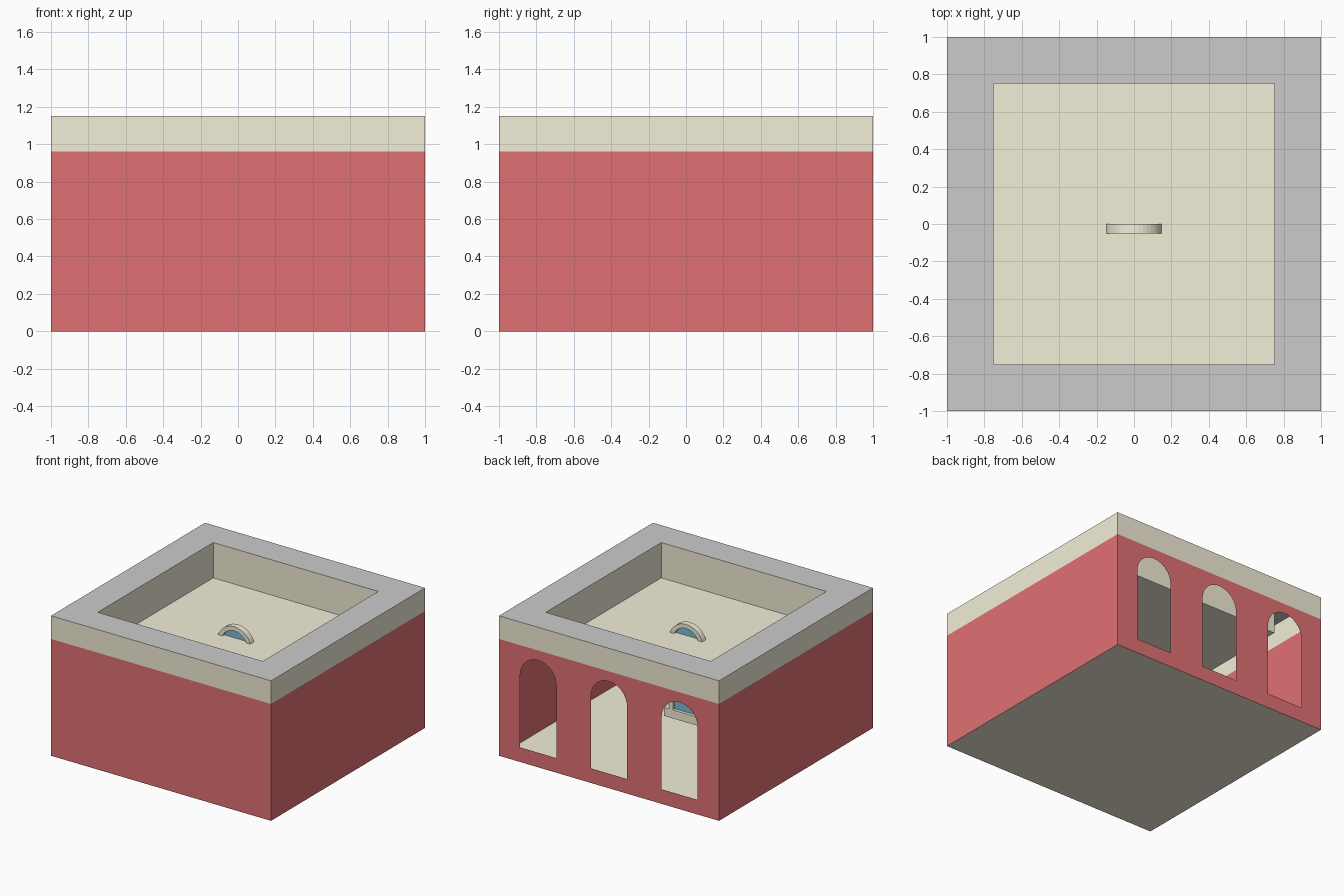
import bpy, bmesh, math
from mathutils import Vector

if "Cube" in bpy.data.objects:
    bpy.data.objects.remove(bpy.data.objects["Cube"])

H, BAND, ROOF, IN = 1.15, 0.96, 0.86, 0.75


def material(name, rgb):
    m = bpy.data.materials.new(name)
    m.diffuse_color = (*rgb, 1)
    m.use_nodes = True
    m.node_tree.nodes["Principled BSDF"].inputs["Base Color"].default_value = m.diffuse_color
    return m


RED = material("red_wall", (0.75, 0.165, 0.173))
BEIGE = material("beige_stone", (0.89, 0.86, 0.69))
BLUE = material("blue_glass", (0.2, 0.5, 0.65))


def finish(name, bm, mat=None):
    me = bpy.data.meshes.new(name)
    bm.to_mesh(me)
    bm.free()
    ob = bpy.data.objects.new(name, me)
    bpy.context.collection.objects.link(ob)
    if mat:
        me.materials.append(mat)
    return ob


def square(r, z):
    return [(-r, -r, z), (r, -r, z), (r, r, z), (-r, r, z)]


def strip(name, low, high, mat=None, skip=()):
    """Thin ring of quads between two square loops."""
    bm = bmesh.new()
    a = [bm.verts.new(p) for p in low]
    b = [bm.verts.new(p) for p in high]
    for i in range(4):
        if i not in skip:
            j = (i + 1) % 4
            bm.faces.new((a[i], a[j], b[j], b[i]))
    bmesh.ops.delete(bm, geom=[v for v in bm.verts if not v.link_faces], context='VERTS')
    return finish(name, bm, mat)


def sheet(name, points, mat, flip=False):
    bm = bmesh.new()
    f = bm.faces.new([bm.verts.new(p) for p in points])
    if flip:
        f.normal_flip()
    return finish(name, bm, mat)


def arch(cx, bottom, spring, r, y, n=20):
    """Round-topped outline in the xz plane, from lower right to lower left."""
    pts = [(cx + r, y, bottom)]
    pts += [(cx + r * math.cos(math.pi * i / n), y, spring + r * math.sin(math.pi * i / n))
            for i in range(n + 1)]
    return pts + [(cx - r, y, bottom)]


# Outer shell: walls, stone band, top rim, base
strip("plain_walls", square(1, 0), square(1, BAND), RED, skip=(2,))
strip("stone_band", square(1, BAND), square(1, H), BEIGE)
strip("parapet_rim", square(1, H), square(IN, H))
sheet("room_floor", square(1, 0), BEIGE, flip=True)

# Sunken roof
strip("roof_recess_walls", square(IN, H), square(IN, ROOF), BEIGE)
sheet("roof_floor", square(IN, ROOF), BEIGE)

# Back wall with three arched openings
bm = bmesh.new()
loops = [[(-1, 1, 0), (1, 1, 0), (1, 1, BAND), (-1, 1, BAND)]]
loops += [arch(cx, 0.12, 0.715, 0.164, 1) for cx in (-0.643, 0, 0.643)]
for loop in loops:
    vs = [bm.verts.new(p) for p in loop]
    for i, v in enumerate(vs):
        bm.edges.new((v, vs[i - 1]))
bmesh.ops.triangle_fill(bm, edges=bm.edges[:], use_beauty=True, normal=Vector((0, 1, 0)))
finish("arched_back_wall", bm, RED)

# Central arched window: frame, glass and sill
bm = bmesh.new()
rings = [[bm.verts.new(p) for p in arch(0, 0.22, 0.81, r, y)]
         for r, y in ((0.155, -0.05), (0.155, 0), (0.12, 0), (0.12, -0.05))]
for k in range(4):
    a, b = rings[k], rings[(k + 1) % 4]
    for i in range(len(a) - 1):
        bm.faces.new((a[i], b[i], b[i + 1], a[i + 1]))
bm.faces.new([r[0] for r in rings])
bm.faces.new([r[-1] for r in rings])
bmesh.ops.recalc_face_normals(bm, faces=bm.faces[:])
finish("window_frame", bm, BEIGE)

sheet("window_glass", arch(0, 0.22, 0.81, 0.12, -0.025), BLUE)

bm = bmesh.new()
bmesh.ops.create_cube(bm, size=1)
bmesh.ops.scale(bm, vec=(0.4, 0.09, 0.07), verts=bm.verts)
bmesh.ops.translate(bm, vec=(0, -0.045, 0.195), verts=bm.verts)
finish("window_sill", bm, BEIGE)
